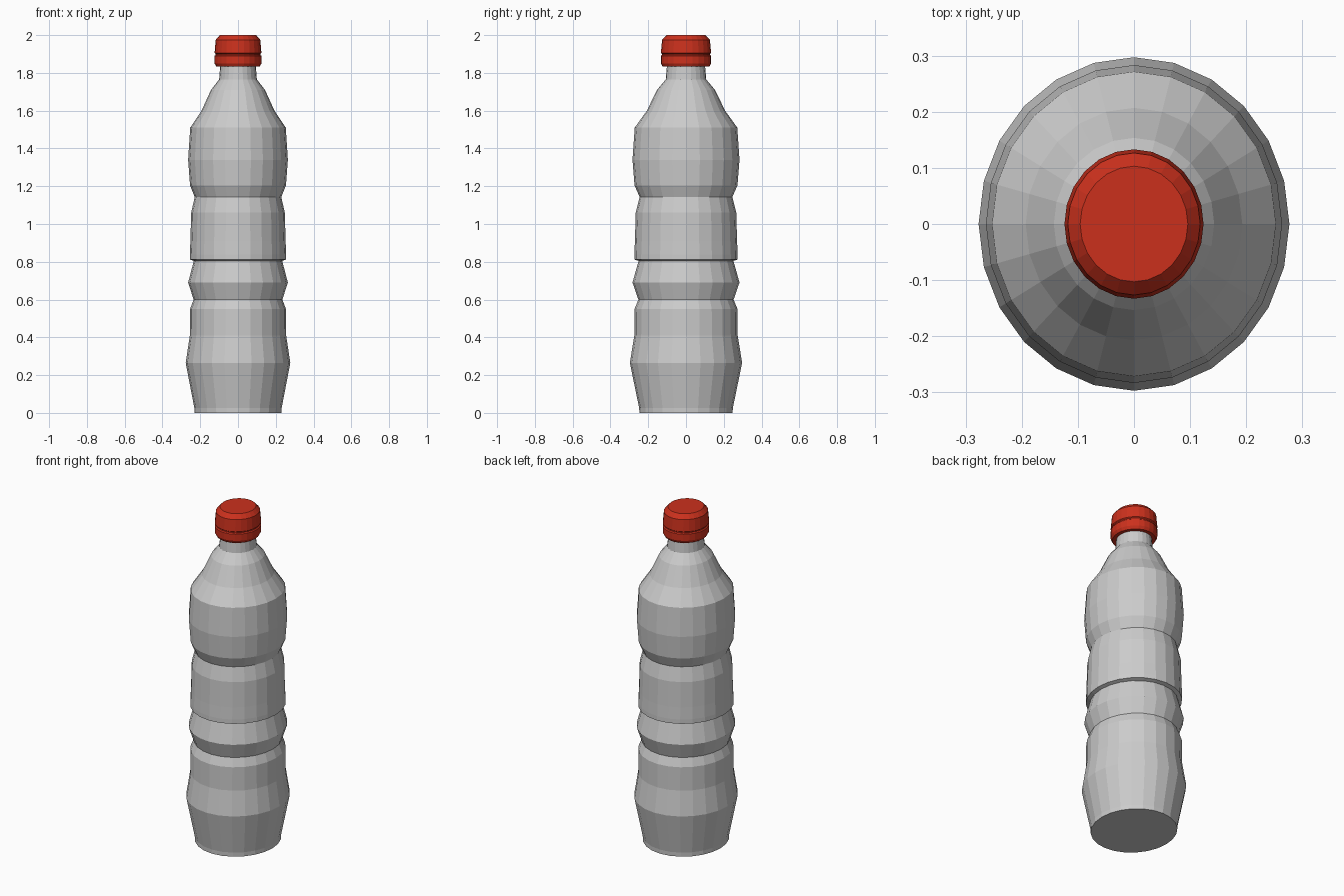
import bpy, bmesh
from math import cos, sin, tau

if "Cube" in bpy.data.objects:
    bpy.data.objects.remove(bpy.data.objects["Cube"])

SIDES = 24
DEPTH = 1.073  # the bottle is slightly oval, deeper in y


def lathe(name, profile):
    """Spin (radius, height) pairs into a closed, flat-shaded oval solid."""
    bm = bmesh.new()
    rings = [[bm.verts.new((r * cos(tau * i / SIDES), DEPTH * r * sin(tau * i / SIDES), z))
              for i in range(SIDES)] for r, z in profile]
    for low, high in zip(rings, rings[1:]):
        for i in range(SIDES):
            j = (i + 1) % SIDES
            bm.faces.new((low[i], low[j], high[j], high[i]))
    bm.faces.new(rings[0][::-1])
    bm.faces.new(rings[-1])
    mesh = bpy.data.meshes.new(name)
    bm.to_mesh(mesh)
    bm.free()
    obj = bpy.data.objects.new(name, mesh)
    bpy.context.collection.objects.link(obj)
    return obj


# Ribbed body, shoulder and neck
lathe("bottle_body", [
    (0.23, 0), (0.231, 0.025), (0.277, 0.265), (0.255, 0.41), (0.254, 0.55),
    (0.235, 0.60), (0.264, 0.69), (0.234, 0.805), (0.255, 0.812), (0.255, 0.838),
    (0.252, 0.91), (0.248, 1.06), (0.229, 1.143), (0.254, 1.205), (0.264, 1.34),
    (0.253, 1.51), (0.193, 1.60), (0.143, 1.71), (0.10, 1.765), (0.093, 1.85)])

# Screw cap with tamper ring groove
cap = lathe("screw_cap", [
    (0.115, 1.833), (0.124, 1.85), (0.124, 1.89), (0.118, 1.895), (0.118, 1.90),
    (0.124, 1.905), (0.118, 1.975), (0.096, 2.0)])
red = bpy.data.materials.new("cap_red")
red.diffuse_color = (0.6, 0.03, 0.012, 1)
red.use_nodes = True
red.node_tree.nodes["Principled BSDF"].inputs["Base Color"].default_value = red.diffuse_color
cap.data.materials.append(red)
